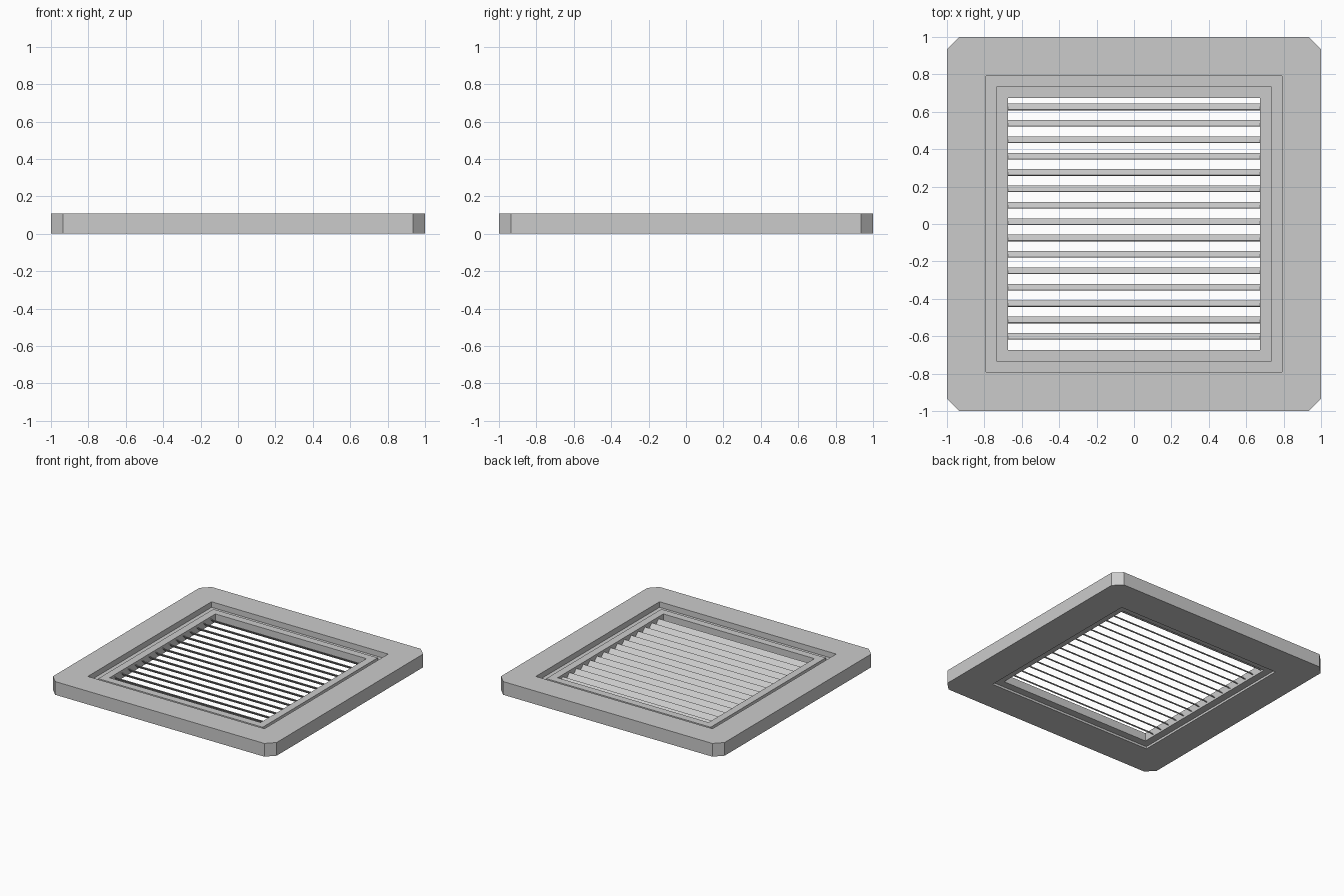
import bpy, bmesh
from math import radians
from mathutils import Matrix

if "Cube" in bpy.data.objects:
    bpy.data.objects.remove(bpy.data.objects["Cube"])


def add_object(name, bm):
    bmesh.ops.remove_doubles(bm, verts=bm.verts, dist=1e-5)
    bmesh.ops.recalc_face_normals(bm, faces=bm.faces)
    mesh = bpy.data.meshes.new(name)
    bm.to_mesh(mesh)
    bm.free()
    ob = bpy.data.objects.new(name, mesh)
    bpy.context.collection.objects.link(ob)
    return ob


def square_ring(name, profile):
    """Sweep a closed profile of (half width, z, corner chamfer) round a square."""
    bm = bmesh.new()
    loops = []
    for h, z, c in profile:
        k = h - c
        pts = [(h, -k), (h, k), (k, h), (-k, h), (-h, k), (-h, -k), (-k, -h), (k, -h)]
        loops.append([bm.verts.new((x, y, z)) for x, y in pts])
    for i, a in enumerate(loops):
        b = loops[(i + 1) % len(loops)]
        for j in range(8):
            n = (j + 1) % 8
            bm.faces.new((a[j], a[n], b[n], b[j]))
    bmesh.ops.dissolve_degenerate(bm, dist=1e-5, edges=bm.edges)
    return add_object(name, bm)


# Outer frame with chamfered corners and a recessed ledge
square_ring("outer_frame", [
    (1.0, 0.0, 0.065), (1.0, 0.107, 0.065), (0.79, 0.107, 0),
    (0.79, 0.062, 0), (0.735, 0.062, 0), (0.735, 0.0, 0)])

# Inner rim that holds the slats
square_ring("inner_rim", [
    (0.735, 0.018, 0), (0.735, 0.083, 0), (0.675, 0.083, 0), (0.675, 0.018, 0)])

# Tilted louvre slats, high edge at the front
for i in range(15):
    bm = bmesh.new()
    bmesh.ops.create_cube(bm, size=1, matrix=(
        Matrix.Translation((0, 0.0125 + (i - 7) * 0.0876, 0.05))
        @ Matrix.Rotation(radians(-45), 4, 'X')
        @ Matrix.Diagonal((1.352, 0.045, 0.005, 1))))
    add_object(f"louvre_slat_{i + 1}", bm)
